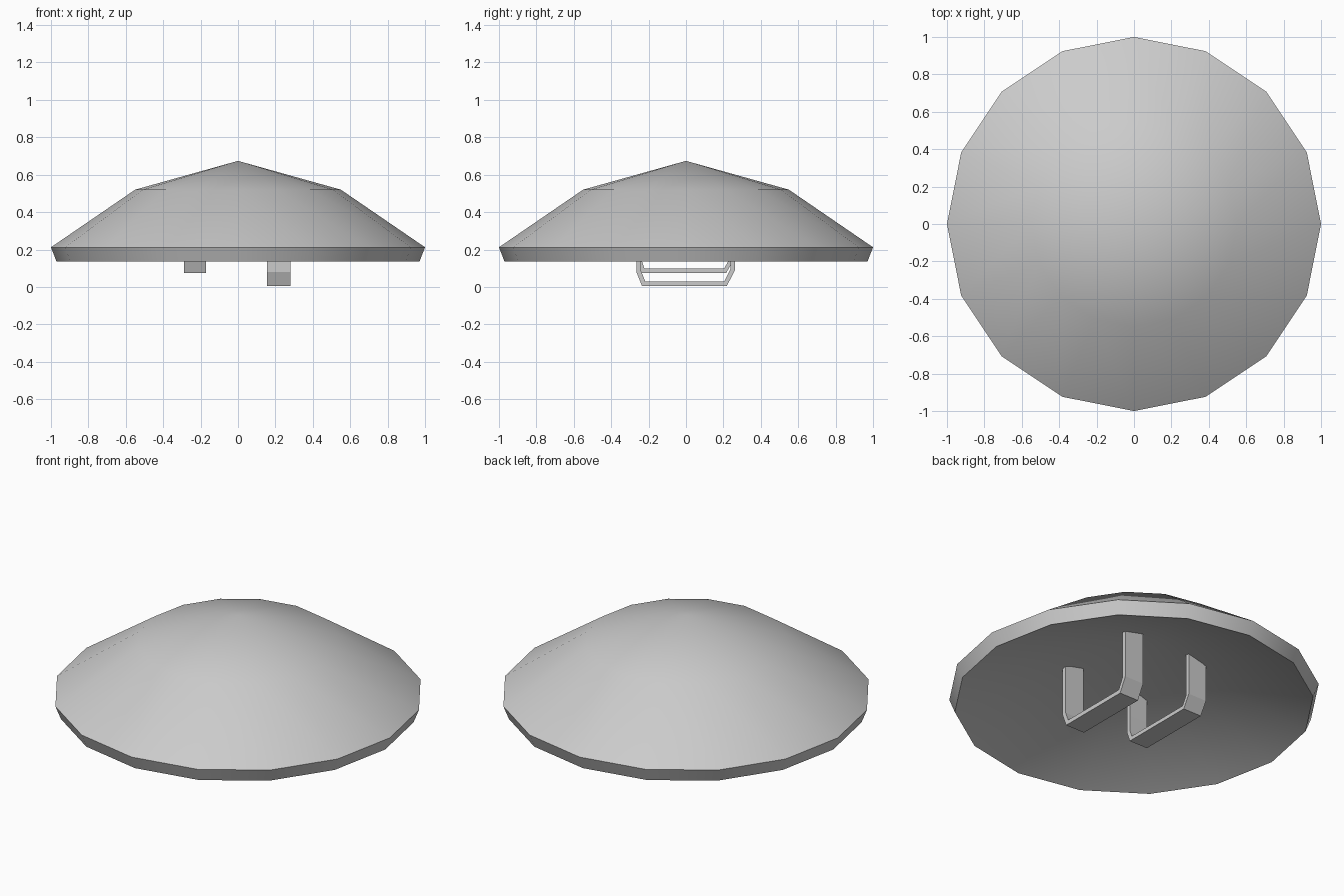
import bpy, bmesh, math

if "Cube" in bpy.data.objects:
    bpy.data.objects.remove(bpy.data.objects["Cube"])

SIDES = 16


def finish(name, bm, angle):
    bmesh.ops.recalc_face_normals(bm, faces=bm.faces)
    me = bpy.data.meshes.new(name)
    bm.to_mesh(me)
    bm.free()
    ob = bpy.data.objects.new(name, me)
    bpy.context.collection.objects.link(ob)
    bpy.ops.object.select_all(action='DESELECT')
    bpy.context.view_layer.objects.active = ob
    ob.select_set(True)
    bpy.ops.object.shade_smooth_by_angle(angle=math.radians(angle))
    return ob


def lathe(name, top_z, rings, bottom_z):
    """Closed revolved shell: outer apex, rings, inner apex."""
    bm = bmesh.new()
    apex = bm.verts.new((0, 0, top_z))
    loops = []
    for r, z in rings:
        loops.append([bm.verts.new((r * math.cos(2 * math.pi * i / SIDES),
                                    r * math.sin(2 * math.pi * i / SIDES), z))
                      for i in range(SIDES)])
    inner = bm.verts.new((0, 0, bottom_z))
    for i in range(SIDES):
        j = (i + 1) % SIDES
        bm.faces.new((apex, loops[0][i], loops[0][j]))
        for a, b in zip(loops, loops[1:]):
            bm.faces.new((a[i], b[i], b[j], a[j]))
        bm.faces.new((inner, loops[-1][j], loops[-1][i]))
    return finish(name, bm, 30)


def strap(name, x, width, outer, inner):
    """Bent flat bar: outer and inner (y, z) paths, extruded along x."""
    bm = bmesh.new()
    rows = []
    for (yo, zo), (yi, zi) in zip(outer, inner):
        x0, x1 = x - width / 2, x + width / 2
        rows.append([bm.verts.new(p) for p in
                     ((x0, yo, zo), (x1, yo, zo), (x1, yi, zi), (x0, yi, zi))])
    for a, b in zip(rows, rows[1:]):
        for k in range(4):
            m = (k + 1) % 4
            bm.faces.new((a[k], a[m], b[m], b[k]))
    bm.faces.new(rows[0])
    bm.faces.new(rows[-1])
    return finish(name, bm, 20)


# Hollow faceted dome with a narrow slanted rim
lathe("shield_dome", 0.674, [(0.55, 0.52), (1.0, 0.212), (0.97, 0.135)], 0.523)

# Two bent grips running up into the hollow underside
strap("forearm_strap", 0.218, 0.125,
      [(-0.265, 0.44), (-0.265, 0.08), (-0.235, 0.005),
       (0.218, 0.005), (0.262, 0.09), (0.262, 0.44)],
      [(-0.24, 0.44), (-0.24, 0.085), (-0.218, 0.03),
       (0.205, 0.03), (0.238, 0.095), (0.238, 0.44)])
strap("hand_grip", -0.23, 0.12,
      [(-0.262, 0.44), (-0.262, 0.14), (-0.238, 0.075),
       (0.215, 0.075), (0.258, 0.15), (0.258, 0.44)],
      [(-0.238, 0.44), (-0.238, 0.145), (-0.222, 0.098),
       (0.204, 0.098), (0.235, 0.155), (0.235, 0.44)])
